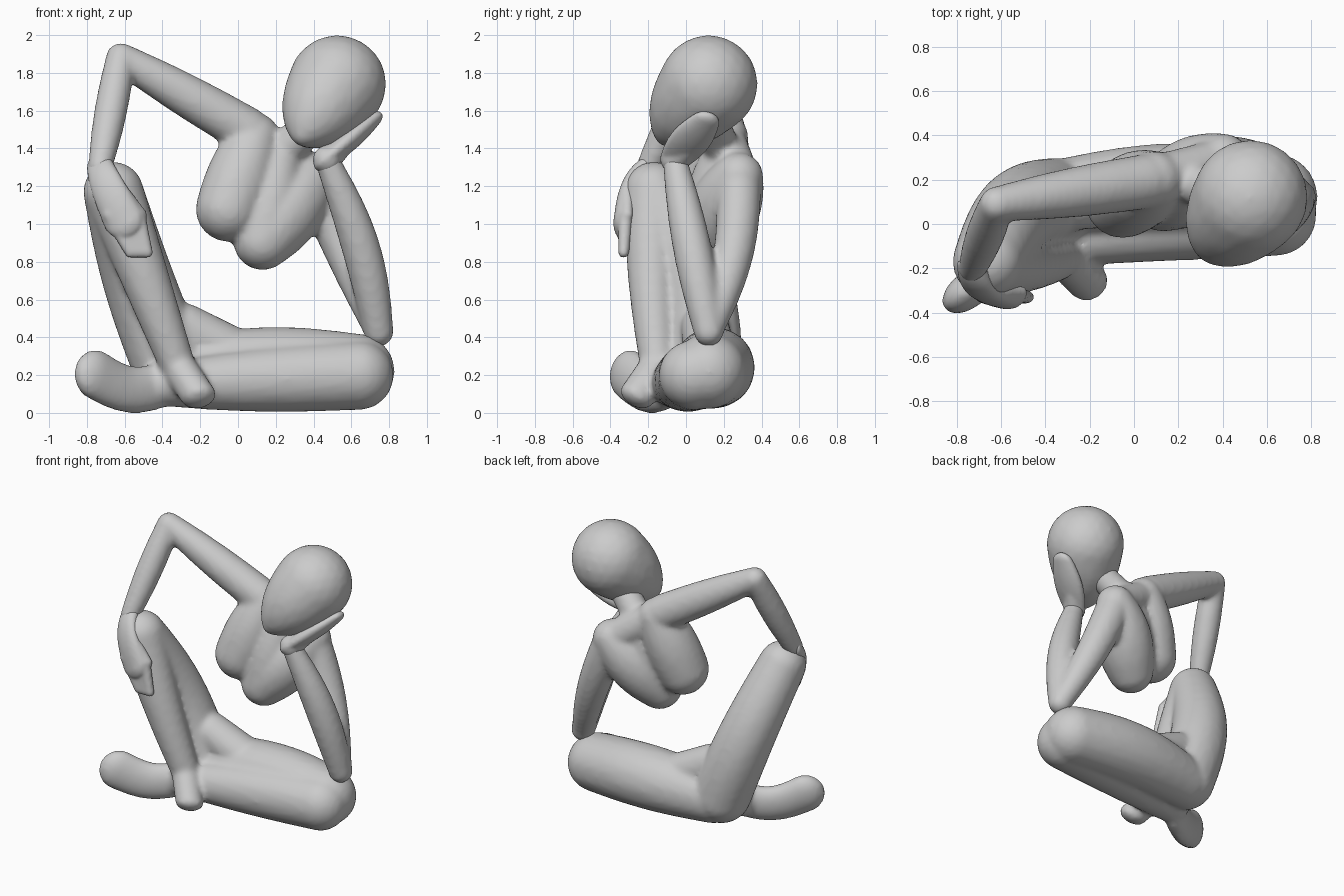
import bpy, bmesh
from math import sin, pi
from mathutils import Vector, Matrix

cube = bpy.data.objects.get("Cube")
if cube:
    bpy.data.objects.remove(cube)

stone = bpy.data.materials.new("grey stone")
stone.use_nodes = True
colour = (0.6, 0.6, 0.6, 1)
stone.diffuse_color = colour
stone.node_tree.nodes["Principled BSDF"].inputs["Base Color"].default_value = colour


def limb(start, end, start_radius, end_radius, bulge=0, bow=(0, 0, 0), flat=None, thickness=0.5):
    """Beads of flesh between two joints: tapered, swollen and bowed at the middle."""
    squash = Matrix.Scale(thickness, 4, Vector(flat).normalized()) if flat else Matrix()
    start, end, bow = Vector(start), Vector(end), Vector(bow)
    count = 8 + int((end - start).length / 0.03)
    beads = []
    for i in range(count + 1):
        t = i / count
        swell = sin(pi * t)
        centre = start.lerp(end, t) + bow * swell
        radius = start_radius + (end_radius - start_radius) * t + bulge * swell
        beads.append((radius, Matrix.Translation(centre) @ squash))
    return beads


def sculpt(name, limbs, voxel=0.018, smoothing=6):
    """Fuse limbs into one smooth object."""
    bm = bmesh.new()
    for beads in limbs:
        for radius, place in beads:
            bmesh.ops.create_icosphere(bm, subdivisions=3, radius=radius, matrix=place)
    mesh = bpy.data.meshes.new(name)
    bm.to_mesh(mesh)
    bm.free()
    mesh.materials.append(stone)
    obj = bpy.data.objects.new(name, mesh)
    bpy.context.collection.objects.link(obj)
    remesh = obj.modifiers.new("fuse", 'REMESH')
    remesh.mode = 'VOXEL'
    remesh.voxel_size = voxel
    remesh.use_smooth_shade = True
    soften = obj.modifiers.new("soften", 'SMOOTH')
    soften.factor = 0.5
    soften.iterations = smoothing


# Joints of the upper body
skull = (0.525, 0.12, 1.74)
chin = (0.35, -0.1, 1.48)
nape = (0.42, 0.13, 1.55)
neck_base = (0.22, 0.2, 1.37)
right_collar = (0.09, 0.2, 1.46)
right_shoulder = (0.04, 0.19, 1.5)
right_elbow = (-0.62, 0.09, 1.88)
right_wrist = (-0.73, -0.2, 1.3)
right_knuckles = (-0.61, -0.32, 1.03)
left_shoulder = (0.4, 0.28, 1.25)
left_elbow = (0.745, 0.12, 0.43)
left_wrist = (0.47, -0.06, 1.34)
left_fingertips = (0.7, 0.1, 1.54)
right_breast = (-0.05, 0.11, 1.08)
left_breast = (0.13, 0.12, 0.91)

# Joints of the legs
right_hip = (-0.36, 0.1, 0.25)
right_knee = (-0.66, -0.17, 1.17)
right_ankle = (-0.32, -0.15, 0.25)
right_toes = (-0.21, -0.26, 0.09)
left_hip = (-0.3, 0.12, 0.22)
left_knee = (0.63, 0.12, 0.22)
left_shin_top = (0.64, 0.04, 0.2)
left_ankle = (-0.4, -0.08, 0.15)
left_toes = (-0.75, -0.3, 0.2)

# Egg-shaped head, narrowing to the chin
sculpt("head", [limb(skull, chin, 0.26, 0.07, bulge=0.04)])

# Torso of two hanging lobes, with neck, shoulders and arms
sculpt("torso_and_arms", [
    limb(right_collar, right_breast, 0.13, 0.175, bulge=0.025),
    limb(neck_base, left_breast, 0.11, 0.155, bulge=0.03),
    limb(left_shoulder, left_breast, 0.13, 0.155, bulge=0.05),
    limb(right_collar, left_shoulder, 0.11, 0.11),
    limb(neck_base, nape, 0.1, 0.095),
    limb(right_shoulder, right_elbow, 0.125, 0.08, bulge=0.01),
    limb(right_elbow, right_wrist, 0.08, 0.065, bulge=0.015),
    limb(left_shoulder, left_elbow, 0.12, 0.075, bulge=0.01, bow=(0, 0.05, 0)),
    limb(left_elbow, left_wrist, 0.08, 0.065, bulge=0.03, bow=(0.04, 0, 0)),
])

# Hand cupping the cheek
sculpt("left_hand", [
    limb(left_wrist, left_fingertips, 0.08, 0.08, bulge=0.03, flat=(-0.6, 0.1, 0.8)),
    limb(left_wrist, (0.55, 0.02, 1.41), 0.075, 0.055),
], voxel=0.012, smoothing=4)

# Hand draped over the raised knee, with thumb and four fingers
fingers = [
    limb((-0.68 + 0.05 * i, -0.32, 1.05), (-0.57 + 0.03 * i, -0.33, 0.85), 0.04, 0.03)
    for i in range(4)
]
sculpt("right_hand", [
    limb(right_wrist, right_knuckles, 0.075, 0.11, bow=(-0.02, -0.03, 0.03),
         flat=(-0.3, -0.9, 0.2)),
    limb((-0.6, -0.31, 1.15), (-0.51, -0.31, 1.05), 0.04, 0.03),
] + fingers, voxel=0.012, smoothing=4)

# Legs: right knee raised, left leg folded flat along the ground
sculpt("folded_legs", [
    limb(right_hip, right_knee, 0.2, 0.16, bulge=0.01, bow=(-0.02, 0.08, 0)),
    limb(right_knee, right_ankle, 0.16, 0.095, bow=(0, -0.02, 0)),
    limb(right_ankle, right_toes, 0.095, 0.095, flat=(-0.2, 0.5, 0.9), thickness=0.6),
    limb(left_hip, left_knee, 0.18, 0.2, bulge=0.025, bow=(0, 0.03, 0.02)),
    limb(left_shin_top, left_ankle, 0.185, 0.115, bulge=0.02, bow=(0, 0.02, 0)),
    limb(left_ankle, left_toes, 0.12, 0.135, bow=(0, 0, -0.05), flat=(-0.6, 0.75, -0.1),
         thickness=0.6),
    limb((-0.28, 0.1, 0.45), (-0.02, 0.13, 0.31), 0.13, 0.14),
])
